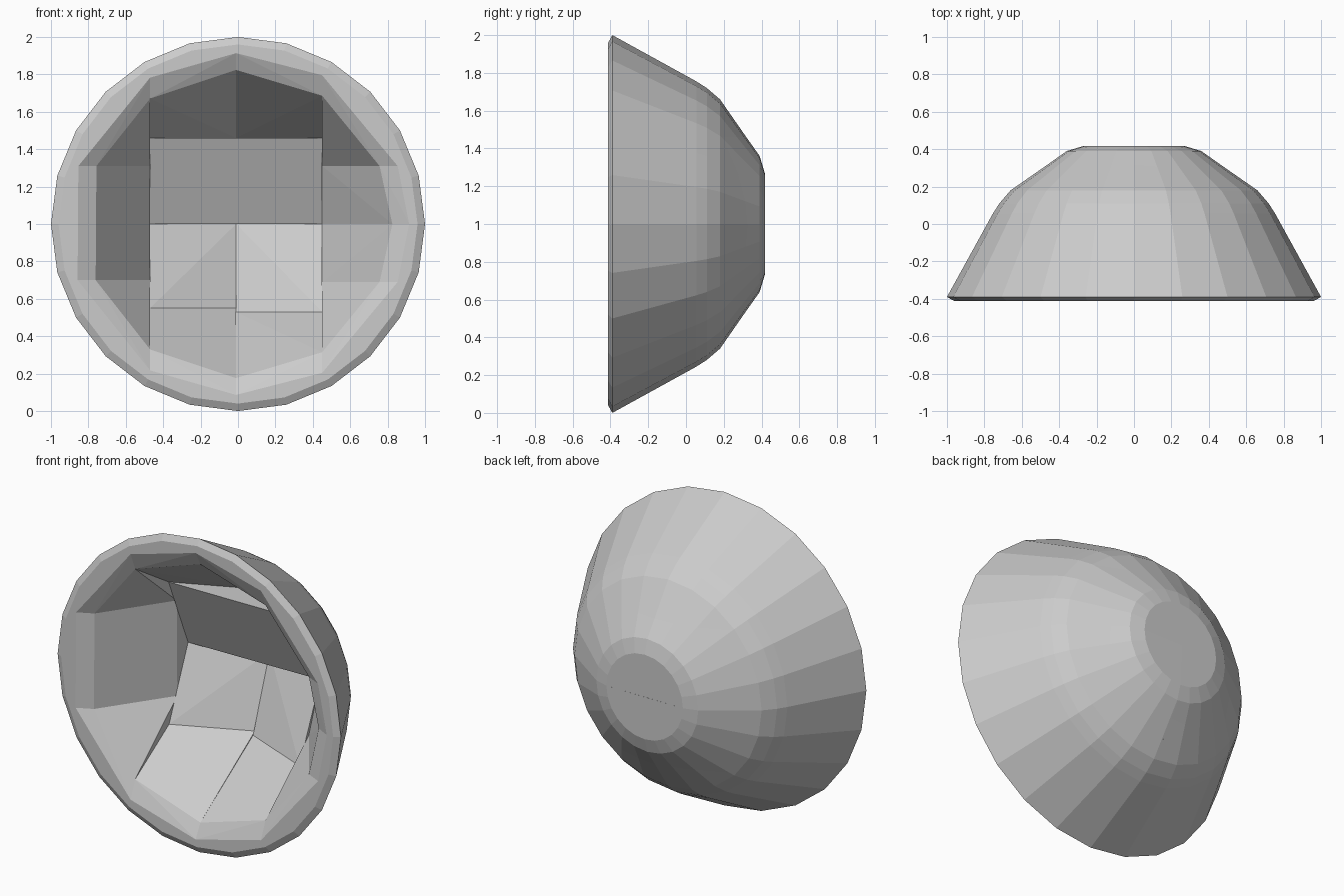
import bpy, bmesh, math
from mathutils import Vector

if "Cube" in bpy.data.objects:
    bpy.data.objects.remove(bpy.data.objects["Cube"])

SEGMENTS = 24
# Closed wall profile as (radius, depth): outer back -> rim -> inner floor
PROFILE = [(0, .418), (.27, .417), (.36, .39), (.47, .312), (.66, .18), (.72, .11),
           (.755, .055), (1.0, -.39), (.96, -.412), (.915, -.412), (.825, -.365),
           (.66, -.03), (.56, .06), (.46, .18), (.28, .285), (0, .335)]


def bowl_shell():
    """Full bowl, opening towards -y, centred on z = 1."""
    bm = bmesh.new()
    rings = []
    for r, y in PROFILE:
        if r == 0:
            rings.append([bm.verts.new((0, y, 1))] * SEGMENTS)
        else:
            rings.append([bm.verts.new((r * math.cos(a), y, 1 + r * math.sin(a)))
                          for a in (2 * math.pi * i / SEGMENTS for i in range(SEGMENTS))])
    for a, b in zip(rings, rings[1:]):
        for i in range(SEGMENTS):
            j = (i + 1) % SEGMENTS
            bm.faces.new(dict.fromkeys((a[i], a[j], b[j], b[i])))
    return bm


def chunk(name, x0, x1, z0, z1):
    """Cut one cell out of the bowl and wrap it in a flat-faced convex hull."""
    cut = bowl_shell()
    for co, no in (((x0, 0, 0), (-1, 0, 0)), ((x1, 0, 0), (1, 0, 0)),
                   ((0, 0, z0), (0, 0, -1)), ((0, 0, z1), (0, 0, 1))):
        bmesh.ops.bisect_plane(cut, geom=cut.verts[:] + cut.edges[:] + cut.faces[:],
                               plane_co=Vector(co), plane_no=Vector(no),
                               clear_outer=True)
    bm = bmesh.new()
    for v in cut.verts:
        bm.verts.new(v.co)
    cut.free()
    bmesh.ops.convex_hull(bm, input=bm.verts[:])
    bmesh.ops.delete(bm, geom=[v for v in bm.verts if not v.link_faces], context='VERTS')
    bmesh.ops.dissolve_limit(bm, angle_limit=math.radians(1),
                             verts=bm.verts[:], edges=bm.edges[:])
    bmesh.ops.recalc_face_normals(bm, faces=bm.faces[:])
    mesh = bpy.data.meshes.new(name)
    bm.to_mesh(mesh)
    bm.free()
    bpy.context.collection.objects.link(bpy.data.objects.new(name, mesh))


L, M, R = -.47, -.01, .45
# Left side wall
chunk("left_wall_bottom", -2, L, -1, .70)
chunk("left_wall_middle", -2, L, .70, 1.31)
chunk("left_wall_top", -2, L, 1.31, 3)
# Right side wall
chunk("right_wall_bottom", R, 2, -1, .69)
chunk("right_wall_lower", R, 2, .69, 1.0)
chunk("right_wall_upper", R, 2, 1.0, 1.31)
chunk("right_wall_top", R, 2, 1.31, 3)
# Top and bottom walls
chunk("top_wall_left", L, M, 1.46, 3)
chunk("top_wall_right", M, R, 1.46, 3)
chunk("bottom_wall_left", L, M, -1, .55)
chunk("bottom_wall_right", M, R, -1, .53)
# Bowl floor
chunk("floor_upper", L, R, 1.0, 1.46)
chunk("floor_lower_left", L, M, .55, 1.0)
chunk("floor_lower_right", M, R, .53, 1.0)
